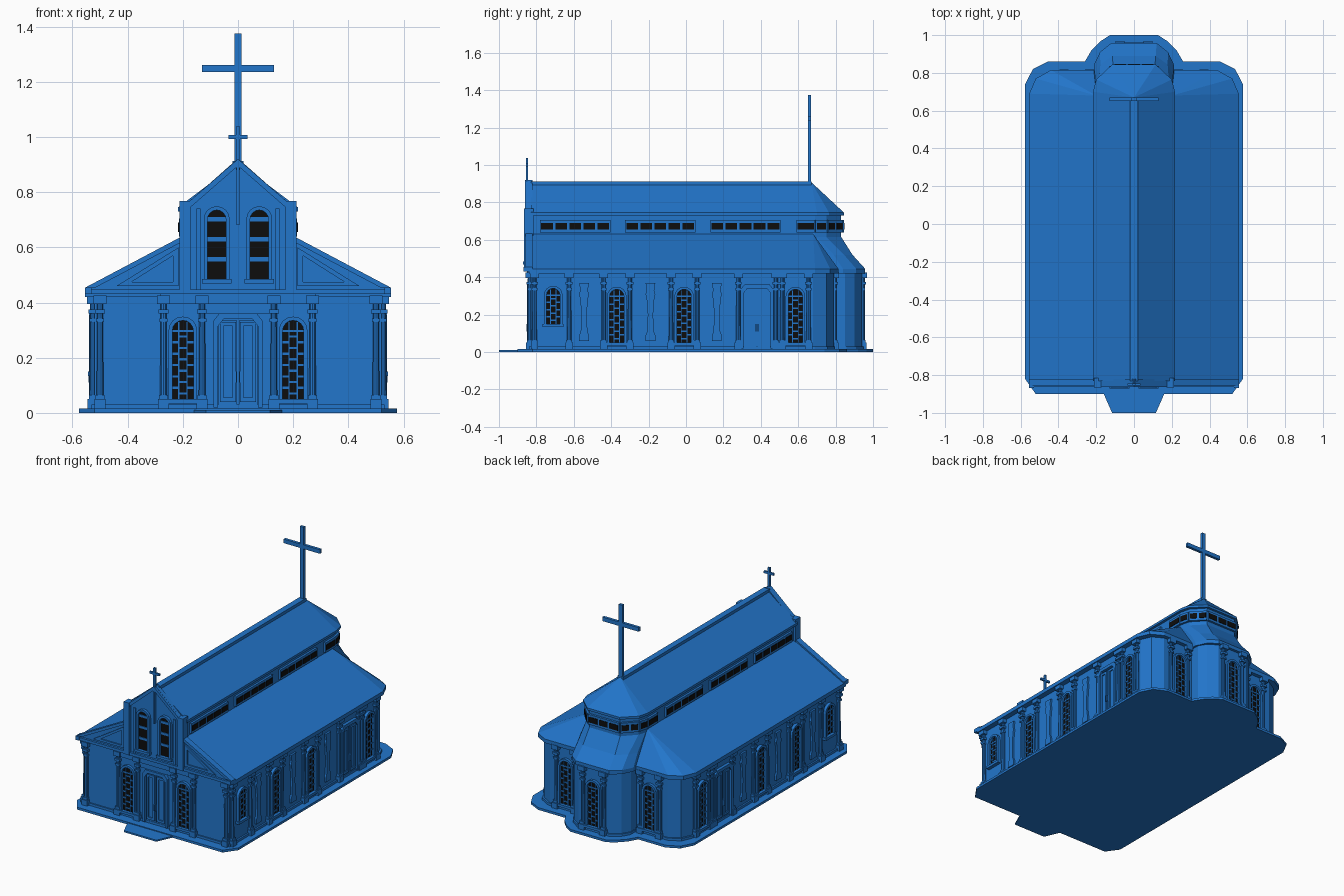
import bpy, bmesh, math
from mathutils import Matrix, Vector

if "Cube" in bpy.data.objects:
    bpy.data.objects.remove(bpy.data.objects["Cube"])


def material(name, rgb):
    m = bpy.data.materials.new(name)
    m.use_nodes = True
    m.diffuse_color = (*rgb, 1)
    m.node_tree.nodes["Principled BSDF"].inputs["Base Color"].default_value = (*rgb, 1)
    return m


MATS = [material("blue", (0.016, 0.18, 0.6)), material("black", (0.004, 0.004, 0.004))]
BLUE, BLACK = 0, 1


# ---- helpers -------------------------------------------------------------
def loft(bm, a, b, mat=BLUE, caps=True):
    """Skin between two closed rings of 3D points."""
    va, vb = [bm.verts.new(p) for p in a], [bm.verts.new(p) for p in b]
    n = len(a)
    for i in range(n):
        j = (i + 1) % n
        bm.faces.new((va[i], va[j], vb[j], vb[i])).material_index = mat
    if caps:
        bm.faces.new(va[::-1]).material_index = mat
        bm.faces.new(vb).material_index = mat


def plan(bm, pts, z0, z1):
    loft(bm, [(x, y, z0) for x, y in pts], [(x, y, z1) for x, y in pts])


def plate(bm, pts, d0, d1, mat=BLUE):
    """Outline (u, z) in a wall plane, reaching from depth d0 out to d1."""
    loft(bm, [(u, -d0, z) for u, z in pts], [(u, -d1, z) for u, z in pts], mat)


def bar(bm, u0, u1, z0, z1, d0, d1, mat=BLUE):
    plate(bm, [(u0, z0), (u1, z0), (u1, z1), (u0, z1)], d0, d1, mat)


def band(bm, outer, inner, d0, d1, closed=False):
    """Frame strip between two matching outlines."""
    n = len(outer)
    for i in range(n if closed else n - 1):
        j = (i + 1) % n
        plate(bm, [outer[i], outer[j], inner[j], inner[i]], d0, d1)


def mesh(name, bm):
    bmesh.ops.remove_doubles(bm, verts=bm.verts, dist=1e-5)
    bmesh.ops.dissolve_degenerate(bm, edges=bm.edges, dist=1e-5)
    bmesh.ops.recalc_face_normals(bm, faces=bm.faces)
    me = bpy.data.meshes.new(name)
    bm.to_mesh(me)
    bm.free()
    for m in MATS:
        me.materials.append(m)
    return me


def add(name, me, matrix=Matrix()):
    ob = bpy.data.objects.new(name, me)
    bpy.context.collection.objects.link(ob)
    ob.matrix_world = matrix


def on_wall(name, me, x, y, angle):
    """Set a part on a wall, and its twin on the other side."""
    for s in ((1, -1) if abs(x) > 1e-4 else (1,)):
        add(name, me, Matrix.Translation((s * x, y, 0)) @ Matrix.Rotation(s * angle, 4, "Z"))


def full(half):
    return half + [(-x, y) for x, y in reversed(half)]


def arch(h, z0, z1, n=8):
    c = z1 - h
    arc = [(h * math.cos(math.pi * i / n), c + h * math.sin(math.pi * i / n)) for i in range(n + 1)]
    return [(h, z0)] + arc + [(-h, z0)]


FRONT, SIDE, BACK = 0, math.pi / 2, math.pi

# ---- plans: right half, front to back -------------------------------------
slab = [(.16, -.9), (.52, -.9), (.577, -.82), (.577, .74), (.535, .82), (.455, .86),
        (.26, .86), (.225, .92), (.18, .966), (.127, 1)]
walls = [(.52, -.83), (.52, .68), (.49, .75), (.42, .79), (.2, .79), (.2, .85), (.17, .9), (.11, .94)]
aisle_eave = [(.555, -.84), (.555, .69), (.52, .77), (.44, .815), (.2, .815)]
apse_eave = [(.213, .7), (.213, .84), (.18, .91), (.12, .958)]
clerestory = [(.2, -.83), (.2, .69), (.185, .75), (.11, .83)]
nave_eave = [(.217, -.83), (.217, .7), (.2, .765), (.115, .845)]

bm = bmesh.new()
plan(bm, full(slab), 0, .015)
plan(bm, [(-.116, -1), (.116, -1), (.16, -.9), (-.16, -.9)], 0, .01)
add("base_slab", mesh("base_slab", bm))

bm = bmesh.new()
plan(bm, full(walls), .015, .43)
plan(bm, full([(x * 1.02, y * 1.01) for x, y in walls]), .015, .03)
add("lower_walls", mesh("lower_walls", bm))

bm = bmesh.new()
plan(bm, full(clerestory), .43, .745)
add("clerestory_walls", mesh("clerestory_walls", bm))

# ---- roofs ---------------------------------------------------------------
bm = bmesh.new()
plan(bm, full(aisle_eave), .42, .445)
for s in (1, -1):
    low = [(s * x, y, .445) for x, y in aisle_eave] + [(s * .19, -.84, .445)]
    top = [(s * .2, min(max(y, -.84), .68), .63) for x, y in aisle_eave] + [(s * .19, -.84, .63)]
    loft(bm, low, top, caps=False)
add("aisle_roof", mesh("aisle_roof", bm))

bm = bmesh.new()
ring = full(apse_eave)
mid = full([(.207, .7), (.207, .79), (.178, .845), (.115, .89)])
top = full([(.2, .68), (.2, .7), (.185, .75), (.11, .83)])
plan(bm, ring, .42, .445)
loft(bm, [(*p, .445) for p in ring], [(*p, .52) for p in mid], caps=False)
loft(bm, [(*p, .52) for p in mid], [(*p, .615) for p in top], caps=False)
add("apse_roof", mesh("apse_roof", bm))

bm = bmesh.new()
ring = full(nave_eave)
plan(bm, ring, .73, .745)
loft(bm, [(*p, .745) for p in ring], [(0, min(y, .67), .908) for x, y in ring], caps=False)
plan(bm, [(-.02, -.83), (.02, -.83), (.02, .67), (-.02, .67)], .888, .912)
add("nave_roof", mesh("nave_roof", bm))

# ---- front facade ----------------------------------------------------------
bm = bmesh.new()
gable = full([(.552, .432), (.552, .45), (.2, .632), (.2, .765), (.178, .765), (.005, .918)])
plate(bm, gable, .82, .848)
bar(bm, -.555, .555, .43, .448, .82, .862)
bar(bm, -.28, .28, .395, .43, .82, .85)
bar(bm, -.14, .14, .36, .395, .82, .838)
for s in (1, -1):
    bar(bm, s * .172, s * .212, .43, .767, .815, .866)
    bar(bm, s * .135, s * .15, .43, .74, .84, .855)
    bar(bm, s * .53, s * .555, .43, .455, .82, .868)
    plate(bm, [(s * .178, .765), (0, .92), (0, .895), (s * .178, .74)], .82, .862)
    plate(bm, [(s * .552, .455), (s * .212, .635), (s * .212, .615), (s * .515, .455)], .82, .858)
    band(bm, [(s * .215, .46), (s * .44, .46), (s * .215, .6)],
         [(s * .235, .475), (s * .385, .475), (s * .235, .57)], .84, .856, True)
bar(bm, -.006, .006, .68, .9, .84, .862)
add("front_gable", mesh("front_gable", bm))


# ---- crosses ---------------------------------------------------------------
def cross(name, y, z0, z1, arm, half, w, depth):
    bm = bmesh.new()
    bar(bm, -w, w, z0, z1, -depth, depth)
    bar(bm, -half, half, arm - w, arm + w, -depth, depth)
    add(name, mesh(name, bm), Matrix.Translation((0, y, 0)))


cross("rear_cross", .66, .88, 1.375, 1.248, .13, .013, .009)
cross("front_cross", -.85, .88, 1.037, 1.0, .035, .007, .006)


# ---- windows ---------------------------------------------------------------
def window(name, h, z0, z1, rows, lattice=True):
    bm = bmesh.new()
    plate(bm, arch(h, z0, z1), 0, .004, BLACK)
    band(bm, arch(h + .014, z0, z1 + .014), arch(h, z0, z1), 0, .018)
    bar(bm, -h - .02, h + .02, z0 - .016, z0, 0, .024)
    step, t = (z1 - h - z0) / rows, .004
    for i in range(1, rows + 1):
        z = z0 + i * step
        if lattice:
            for s in (1, -1):
                bar(bm, s * h * .4, s * h, z - t, z + t, 0, .008)
            bar(bm, -h * .4, h * .4, z - t - step / 2, z + t - step / 2, 0, .008)
        else:
            bar(bm, -h, h, z - 2 * t, z + 2 * t, 0, .008)
    if lattice:
        for s in (1, -1):
            bar(bm, s * h * .4 - t * .6, s * h * .4 + t * .6, z0, z1 - h * .15, 0, .008)
        bar(bm, -h, h, z1 - h - t, z1 - h + t, 0, .008)
    return mesh(name, bm)


tall = window("tall_window", .038, .05, .335, 6)
short = window("short_window", .036, .15, .34, 4)
upper = window("gable_window", .033, .485, .735, 3, False)

on_wall("front_window", tall, .2, -.83, FRONT)
on_wall("gable_window", upper, .077, -.848, FRONT)
on_wall("side_window", short, .52, -.71, SIDE)
for y in (-.37, -.01, .585):
    on_wall("side_window", tall, .52, y, SIDE)
on_wall("aisle_back_window", tall, .3, .79, BACK)
on_wall("apse_window", tall, 0, .94, BACK)

# ---- doors -----------------------------------------------------------------
bm = bmesh.new()


def door_arch(h, z1):
    return [(h, .02), (h, z1 - .025), (h - .02, z1), (.02 - h, z1), (-h, z1 - .025), (-h, .02)]


band(bm, door_arch(.088, .36), door_arch(.072, .34), 0, .02)
for s in (1, -1):
    bar(bm, s * .003, s * .07, .02, .335, 0, .006)
    band(bm, [(s * .008, .04), (s * .065, .04), (s * .065, .33), (s * .008, .33)],
         [(s * .02, .055), (s * .053, .055), (s * .053, .315), (s * .02, .315)], 0, .013, True)
    bar(bm, s * .003, s * .008, .11, .15, 0, .022)
door = mesh("double_door", bm)
on_wall("front_door", door, 0, -.83, FRONT)
on_wall("side_door", door, .52, .38, SIDE)

# ---- columns and pilasters ---------------------------------------------------
bm = bmesh.new()
for half, depth, z0, z1 in ((.02, .026, .015, .05), (.016, .02, .05, .065), (.015, .018, .33, .342),
                            (.018, .022, .36, .375), (.024, .028, .395, .425)):
    bar(bm, -half, half, z0, z1, -.005, depth)
bmesh.ops.create_cone(bm, cap_ends=True, segments=10, radius1=.013, radius2=.011, depth=.35,
                      matrix=Matrix.Translation((0, -.005, .235)))
column = mesh("column", bm)
for x in (.13, .27, .5):
    on_wall("front_column", column, x, -.83, FRONT)
for y in (-.81, -.625, -.44, -.3, -.08, .06, .28, .48, .515, .655):
    on_wall("side_column", column, .52, y, SIDE)
for x in (.235, .37):
    on_wall("back_column", column, x, .79, BACK)
on_wall("apse_column", column, .075, .94, BACK)

bm = bmesh.new()
right = [(.026, .06), (.026, .09), (.018, .11), (.014, .2), (.02, .28), (.026, .31), (.02, .33), (.026, .37)]
plate(bm, full(right), 0, .012)
pilaster = mesh("shaped_pilaster", bm)
for y in (-.545, -.19, .165):
    on_wall("shaped_pilaster", pilaster, .52, y, SIDE)


# ---- clerestory window strips ------------------------------------------------
def strip(p, q, panes):
    p, q = Vector(p), Vector(q)
    d, c = q - p, (p + q) / 2
    half, w = d.length / 2, d.length / panes
    bm = bmesh.new()
    bar(bm, -half, half, .64, .705, -.01, .014)
    for i in range(panes):
        u = -half + i * w
        bar(bm, u + .006, u + w - .006, .655, .69, .01, .017, BLACK)
    on_wall("clerestory_windows", mesh("clerestory_windows", bm), c.x, c.y, math.atan2(d.y, d.x))


for y in (-.78, -.325, .13):
    strip((.2, y), (.2, y + .375), 5)
strip((.2, .59), clerestory[1], 1)
strip(clerestory[1], clerestory[2], 1)
strip(clerestory[2], clerestory[3], 2)
strip(clerestory[3], (-.11, .83), 3)
